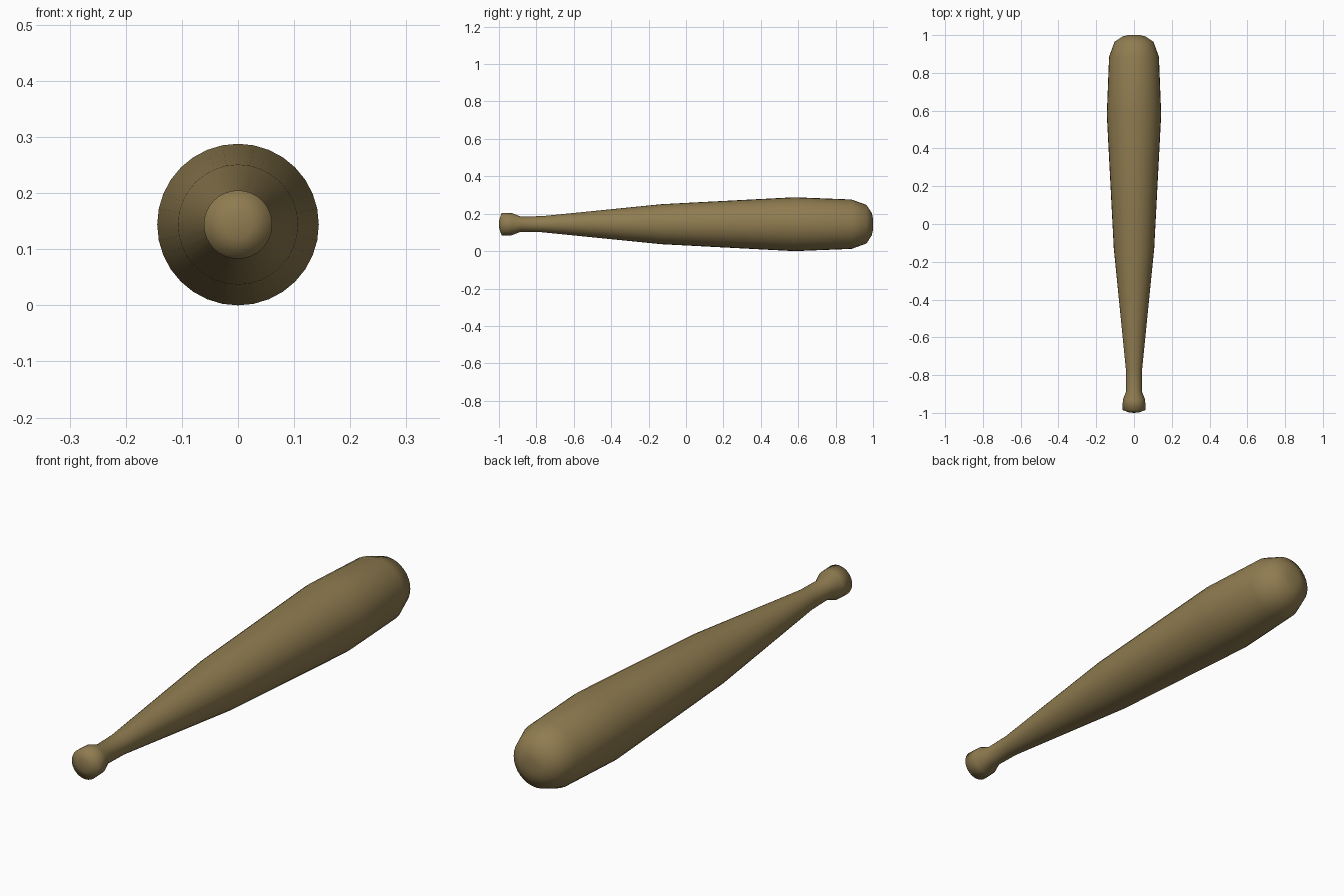
import bpy, bmesh, math

if "Cube" in bpy.data.objects:
    bpy.data.objects.remove(bpy.data.objects["Cube"])

R = 0.144      # widest radius, so the bat rests on z = 0
SIDES = 32

# Lathe profile from knob to barrel tip: (position along y, radius)
profile = [
    (-0.998, 0.025), (-0.985, 0.061), (-0.93, 0.059), (-0.885, 0.041),
    (-0.77, 0.043), (-0.13, 0.107), (0.58, R), (0.885, 0.132),
    (0.965, 0.103), (0.993, 0.06), (1.0, 0.03),
]

wood = bpy.data.materials.new("olive_wood")
wood.diffuse_color = (0.275, 0.2, 0.08, 1)
wood.use_nodes = True
wood.node_tree.nodes["Principled BSDF"].inputs["Base Color"].default_value = wood.diffuse_color

# Bat: rings spun around the y axis, closed by a fan at each end
bm = bmesh.new()
rings = []
for y, r in profile:
    rings.append([bm.verts.new((r * math.cos(2 * math.pi * i / SIDES), y,
                                R + r * math.sin(2 * math.pi * i / SIDES)))
                  for i in range(SIDES)])
for a, b in zip(rings, rings[1:]):
    for i in range(SIDES):
        j = (i + 1) % SIDES
        bm.faces.new((a[i], a[j], b[j], b[i]))
for ring, y in ((rings[0], -1.0), (rings[-1], 1.0)):
    tip = bm.verts.new((0, y, R))
    for i in range(SIDES):
        bm.faces.new((ring[i], ring[(i + 1) % SIDES], tip))
bmesh.ops.recalc_face_normals(bm, faces=bm.faces)
for f in bm.faces:
    f.smooth = True

mesh = bpy.data.meshes.new("bat")
bm.to_mesh(mesh)
bm.free()
mesh.materials.append(wood)
bat = bpy.data.objects.new("bat", mesh)
bpy.context.collection.objects.link(bat)
